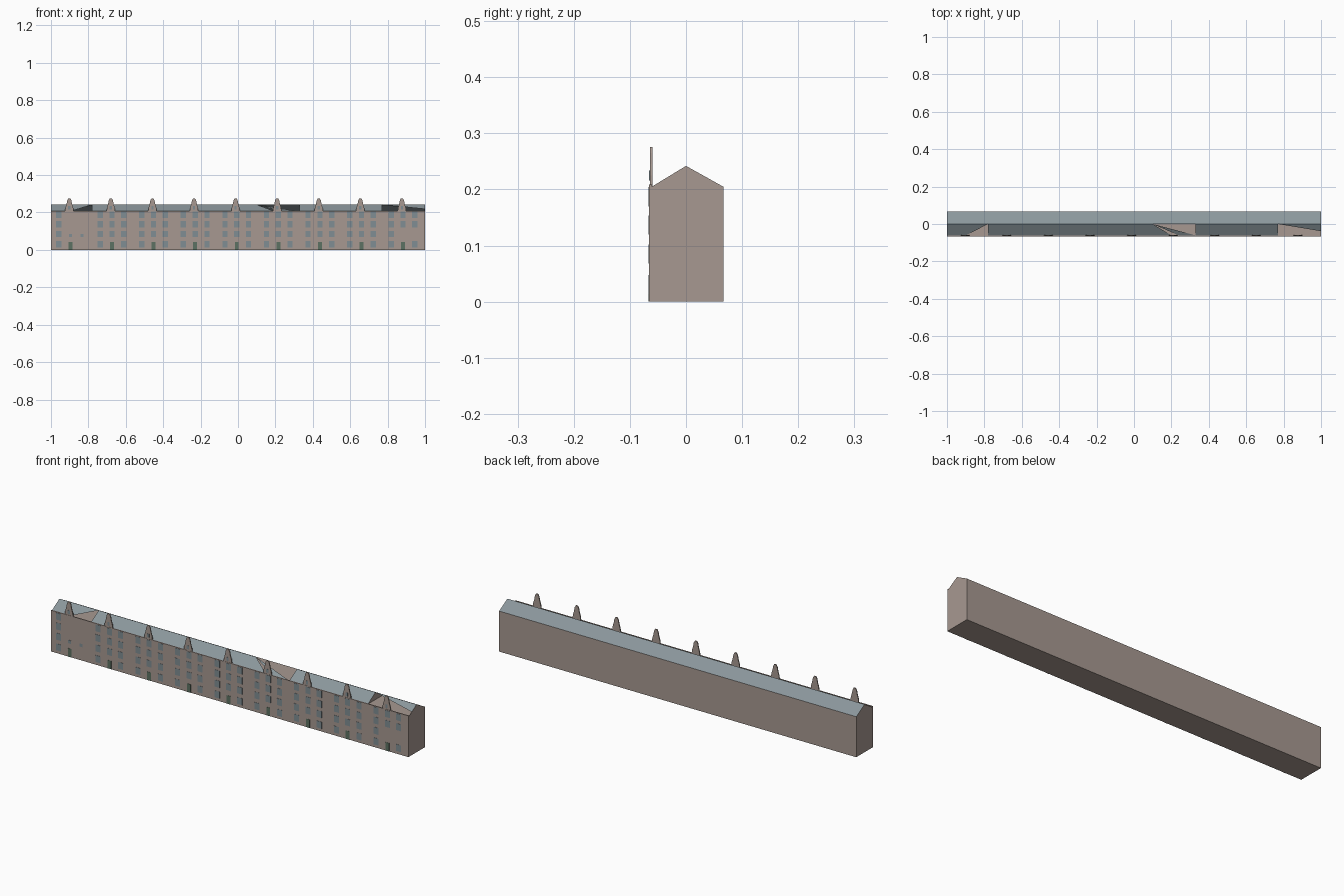
import bpy

cube = bpy.data.objects.get("Cube")
if cube:
    bpy.data.objects.remove(cube, do_unlink=True)

EAVE, RIDGE = 0.205, 0.242
FRONT, BACK = -0.061, 0.0665
FACE = -0.0655


def material(name, *rgb):
    lin = [((c / 255 + 0.055) / 1.055) ** 2.4 for c in rgb] + [1]
    m = bpy.data.materials.new(name)
    m.use_nodes = True
    m.diffuse_color = lin
    m.node_tree.nodes["Principled BSDF"].inputs["Base Color"].default_value = lin
    return m


STONE = material("warm_stone", 167, 153, 145)
SLATE = material("grey_slate", 139, 151, 156)
GLASS = material("window_glass", 128, 141, 147)
GREEN = material("door_green", 92, 113, 98)


def mesh(name, verts, faces, mat):
    me = bpy.data.meshes.new(name)
    me.from_pydata(verts, [], faces)
    me.materials.append(mat)
    ob = bpy.data.objects.new(name, me)
    bpy.context.collection.objects.link(ob)
    return ob


def prism(name, outline, y0, y1, mat):
    """Extrude a counter-clockwise x-z outline from y0 (front) to y1 (back)."""
    n = len(outline)
    verts = [(x, y, z) for y in (y0, y1) for x, z in outline]
    faces = [range(n), range(2 * n - 1, n - 1, -1)]
    faces += [(i, i + n, (i + 1) % n + n, (i + 1) % n) for i in range(n)]
    return mesh(name, verts, faces, mat)


def box(name, x, z, w, h, y0, y1, mat):
    """Box centred on x with its bottom at z."""
    a, b = x - w / 2, x + w / 2
    return prism(name, [(a, z), (b, z), (b, z + h), (a, z + h)], y0, y1, mat)


# Main block and attic floor
box("terrace_body", 0, 0, 2, EAVE, FRONT, BACK, STONE)

# End gables and the party walls beside the roof openings
for x in (-1, -0.78, 0.33, 0.77, 1):
    order = (0, 2, 1) if x < 0.5 else (0, 1, 2)
    mesh("gable_wall", [(x, FRONT, EAVE), (x, BACK, EAVE), (x, 0, RIDGE)],
         [order], STONE)

# Rear slope, and front slope panels given as (x, distance down the slope)
mesh("rear_roof", [(-1, 0, RIDGE), (1, 0, RIDGE), (1, BACK, EAVE), (-1, BACK, EAVE)],
     [(3, 2, 1, 0)], SLATE)
panels = [
    [(-1, 0), (-1, 1), (-0.9, 1), (-0.78, 0)],
    [(-0.78, 0), (-0.78, 1), (0.2, 1), (0.1, 0)],
    [(0.1, 0), (0.24, 1), (0.33, 1)],
    [(0.33, 0), (0.33, 1), (0.77, 1), (0.77, 0)],
    [(0.77, 0), (1, 0.63), (1, 0)],
]
for panel in panels:
    verts = [(x, FRONT * t, RIDGE + (EAVE - RIDGE) * t) for x, t in panel]
    mesh("front_roof", verts, [range(len(verts))], SLATE)

# Thin street facade
box("facade", 0, 0, 2, EAVE + 0.004, FACE, FRONT, STONE)

# Half outline of the bell-shaped dormer gable
half = [(0.024, 0.2), (0.021, 0.225), (0.015, 0.245), (0.011, 0.265), (0.005, 0.276)]
rows = (0.17, 0.12, 0.068, 0.014)

for house in range(9):
    centre = -0.902 + house * 0.2223
    outline = [(centre + x, z) for x, z in half]
    outline += [(centre - x, z) for x, z in reversed(half)]
    prism("dormer_gable", outline, FACE + 0.001, FACE + 0.006, STONE)
    box("dormer_window", centre, 0.216, 0.012, 0.018, FACE, FACE + 0.002, GLASS)

    # Three window bays, with the door at the foot of the middle one
    for bay in (-1, 0, 1):
        x = centre + 0.006 + bay * 0.063
        for row, z in enumerate(rows):
            if bay == 0 and row == 3:
                box("door", x, 0, 0.021, 0.042, FACE - 0.001, FACE + 0.001, GREEN)
                continue
            if house == 0 and bay >= 0:
                # The first house has mostly blank bays
                if row == 2:
                    box("small_window", x, z, 0.016, 0.016,
                        FACE - 0.001, FACE + 0.001, GLASS)
                continue
            if house == 8 and bay >= 0 and row == 2:
                continue
            box("window", x, z, 0.028, 0.034, FACE - 0.001, FACE + 0.001, GLASS)
